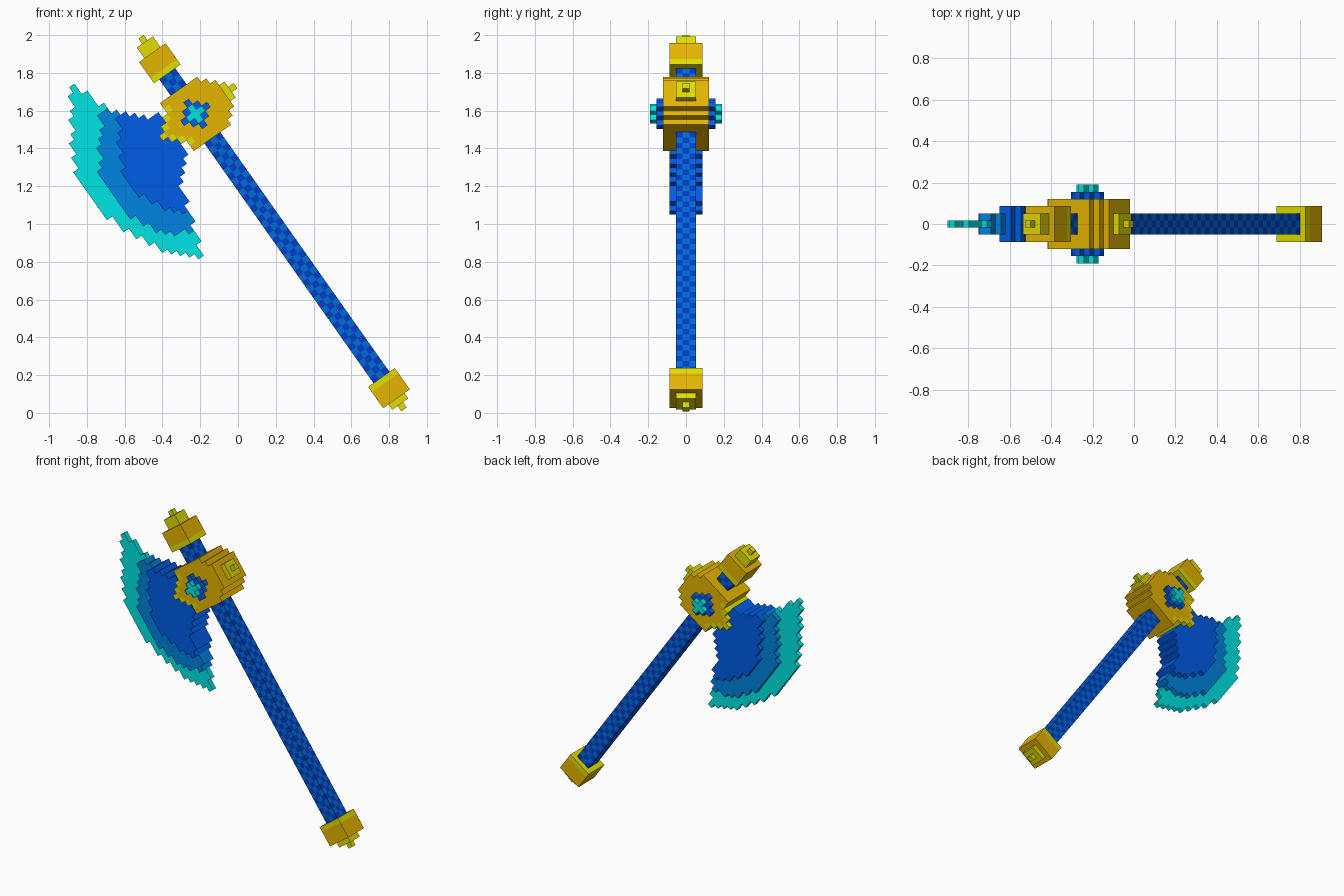
import bpy, math

if "Cube" in bpy.data.objects:
    bpy.data.objects.remove(bpy.data.objects["Cube"])

W = 0.0345                      # size of one cube cell
ANG = math.radians(35.2)        # tilt of the shaft
C, S = math.cos(ANG), math.sin(ANG)
HX, HZ = -0.225, 1.583          # centre of the hub


def mat(name, rgb):
    m = bpy.data.materials.new(name)
    m.diffuse_color = (*rgb, 1)
    m.use_nodes = True
    m.node_tree.nodes["Principled BSDF"].inputs["Base Color"].default_value = m.diffuse_color
    return m


GOLD = mat("gold", (0.78, 0.46, 0.0))
YELLOW = mat("light yellow", (0.75, 0.72, 0.0))
SHAFT = mat("shaft blue", (0.0, 0.15, 0.66))
DARK = mat("shaft dark blue", (0.0, 0.045, 0.60))
BLUE = mat("blade blue", (0.0, 0.11, 0.80))
MID = mat("blade mid blue", (0.0, 0.23, 0.75))
CYAN = mat("edge cyan", (0.0, 0.78, 0.78))

# the six cell sides: outward step and its four corners
SIDES = [
    ((1, 0, 0), [(1, -1, -1), (1, 1, -1), (1, 1, 1), (1, -1, 1)]),
    ((-1, 0, 0), [(-1, -1, -1), (-1, -1, 1), (-1, 1, 1), (-1, 1, -1)]),
    ((0, 1, 0), [(-1, 1, -1), (-1, 1, 1), (1, 1, 1), (1, 1, -1)]),
    ((0, -1, 0), [(-1, -1, -1), (1, -1, -1), (1, -1, 1), (-1, -1, 1)]),
    ((0, 0, 1), [(-1, -1, 1), (1, -1, 1), (1, 1, 1), (-1, 1, 1)]),
    ((0, 0, -1), [(-1, -1, -1), (-1, 1, -1), (1, 1, -1), (1, -1, -1)]),
]


def build(name, cells):
    """Turn {(across, depth, along): material} into a mesh of exposed cell sides."""
    verts, faces, slots, index = [], [], [], {}
    mats = list(dict.fromkeys(cells.values()))
    for (i, k, j), m in cells.items():
        for (di, dk, dj), corners in SIDES:
            if (i + di, k + dk, j + dj) in cells:
                continue
            face = []
            for a, b, c in corners:
                key = (2 * i + a, 2 * k + b, 2 * j + c)
                if key not in index:
                    index[key] = len(verts)
                    u, y, v = (t * W / 2 for t in key)
                    verts.append((HX + C * u - S * v, y, HZ + S * u + C * v))
                face.append(index[key])
            faces.append(face)
            slots.append(mats.index(m))
    me = bpy.data.meshes.new(name)
    me.from_pydata(verts, [], faces)
    for m in mats:
        me.materials.append(m)
    me.polygons.foreach_set("material_index", slots)
    me.update()
    ob = bpy.data.objects.new(name, me)
    bpy.context.collection.objects.link(ob)


def span(h):
    return range(-h, h + 1)


def slab(h, row, m):
    return {(i, k, row): m for i in span(h) for k in span(h)}


def lerp(pts, x):
    for (x0, y0), (x1, y1) in zip(pts, pts[1:]):
        if x1 <= x <= x0:
            return y0 + (y1 - y0) * (x0 - x) / (x0 - x1)
    return 0


# shaft with a checker pattern
build("shaft", {(i, k, j): DARK if (i + j + k) % 2 else SHAFT
                for i in span(1) for k in span(1) for j in range(-50, 9)})

# end caps: collar row, block, stepped tip
pommel = slab(2, -50, YELLOW)
for r in (-51, -52, -53):
    pommel |= slab(2, r, GOLD)
build("pommel", pommel | slab(1, -54, YELLOW) | slab(0, -55, YELLOW))
cap = slab(2, 8, YELLOW)
for r in (9, 10, 11):
    cap |= slab(2, r, GOLD)
build("top_cap", cap | slab(1, 12, YELLOW) | slab(1, 13, YELLOW) | slab(0, 14, YELLOW))

# hub: stepped on both sides, light rim towards the blade, stud at the back
hub = {}
for i in range(-6, 6):
    h = 4 if i == -3 else min(4, 6 + i, 7 - i)
    for j in span(h):
        for k in span(3):
            hub[i, k, j] = YELLOW if i < -2 and abs(j) - i == 6 else GOLD
for j in span(1):
    for k in span(1):
        hub[6, k, j] = YELLOW
hub[7, 0, 0] = YELLOW
build("hub", hub)

# gems on both faces of the hub: a diamond with a raised cross
for side, name in ((-1, "front_gem"), (1, "back_gem")):
    gem = {}
    for i in span(2):
        for j in span(2):
            if abs(i) + abs(j) <= 2:
                gem[i, 4 * side, j] = BLUE
            if abs(i) + abs(j) <= 1:
                gem[i, 5 * side, j] = CYAN
    build(name, gem)

# blade: thin cyan edge, thicker middle band and core, sharing one inner edge
INNER = [(14, 12.5), (10, 11.4), (7, 9.4), (5, 7.4), (3, 5), (-4, 5), (-7, 7.7),
         (-12, 9.4), (-14, 10.4), (-18, 11.6)]
LAYERS = [
    (CYAN, 0, [(14, 13.4), (10, 16.4), (6, 18.8), (2, 20.5), (-4, 20.5),
               (-8, 19.4), (-14, 16.5), (-18, 12.4)]),
    (MID, 1, [(8, 12.4), (7, 12.9), (5, 14.4), (3, 15.9), (1, 17.2), (-6, 17.5),
              (-11, 15.2), (-14, 12)]),
    (BLUE, 2, [(7, 9.9), (5, 10.9), (3, 12.4), (1, 13.6), (-2, 14.5), (-6, 14),
               (-9, 12.4), (-11, 10.8)]),
]
blade = {}
for m, depth, outer in LAYERS:
    blade |= {(-n, k, r): m for r in range(-18, 15) for n in range(5, 22)
              for k in span(depth) if lerp(INNER, r) <= n < lerp(outer, r)}
build("blade", blade)
